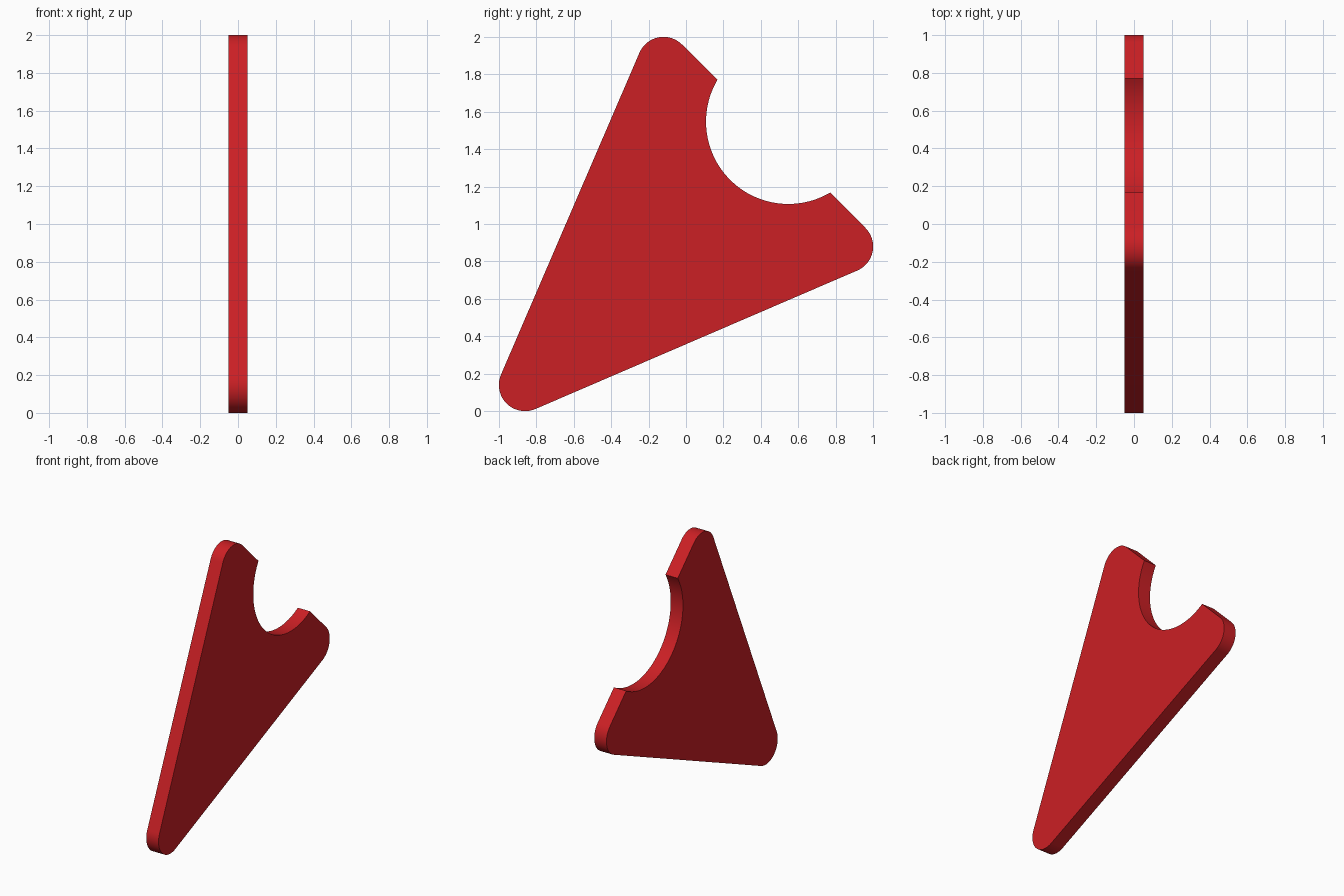
import bpy, bmesh
from math import cos, sin, atan2, degrees, radians, sqrt

if "Cube" in bpy.data.objects:
    bpy.data.objects.remove(bpy.data.objects["Cube"])

R = 0.14            # corner rounding
THICK = 0.10
NOTCH_C, NOTCH_R = 0.547, 0.44
LOW, TOP, SIDE = (-0.86, 0.14), (-0.12, 1.86), (0.86, 0.88)   # corner centres (y, z)


def arc(centre, radius, start, end, steps):
    """Points of an arc in the y-z plane, angles in degrees."""
    out = []
    for i in range(steps + 1):
        a = radians(start + (end - start) * i / steps)
        out.append((centre[0] + radius * cos(a), centre[1] + radius * sin(a)))
    return out


# Angle at which the long straight edges touch the corner arcs
touch = degrees(atan2(TOP[1] - LOW[1], TOP[0] - LOW[0])) + 90

# Notch ends, where its circle meets the short diagonal edge
edge_dist = ((SIDE[0] + SIDE[1] - 1) / sqrt(2)) + R
half = degrees(atan2(sqrt(NOTCH_R**2 - (edge_dist - NOTCH_C * sqrt(2))**2),
                     edge_dist - NOTCH_C * sqrt(2)))

# Plate outline, counter-clockwise
outline = arc(LOW, R, touch, 450 - touch, 24)
outline += arc(SIDE, R, 90 - touch, 45, 20)
outline += arc((NOTCH_C, 1 + NOTCH_C), NOTCH_R, 45 - half, 45 + half - 360, 48)
outline += arc(TOP, R, 45, touch, 20)

# Extrude the outline into a flat plate
bm = bmesh.new()
face = bm.faces.new([bm.verts.new((-THICK / 2, y, z)) for y, z in outline])
ext = bmesh.ops.extrude_face_region(bm, geom=[face])
bmesh.ops.translate(bm, vec=(THICK, 0, 0),
                    verts=[g for g in ext["geom"] if isinstance(g, bmesh.types.BMVert)])
bmesh.ops.recalc_face_normals(bm, faces=bm.faces)
mesh = bpy.data.meshes.new("notched_plate")
bm.to_mesh(mesh)
bm.free()
plate = bpy.data.objects.new("notched_plate", mesh)
bpy.context.collection.objects.link(plate)

# Red finish
red = bpy.data.materials.new("red")
red.diffuse_color = (0.6, 0.014, 0.018, 1)
red.use_nodes = True
red.node_tree.nodes["Principled BSDF"].inputs["Base Color"].default_value = red.diffuse_color
mesh.materials.append(red)

# Smooth rounded rims, sharp plate edges
bpy.context.view_layer.objects.active = plate
plate.select_set(True)
bpy.ops.object.shade_smooth_by_angle(angle=radians(30))
